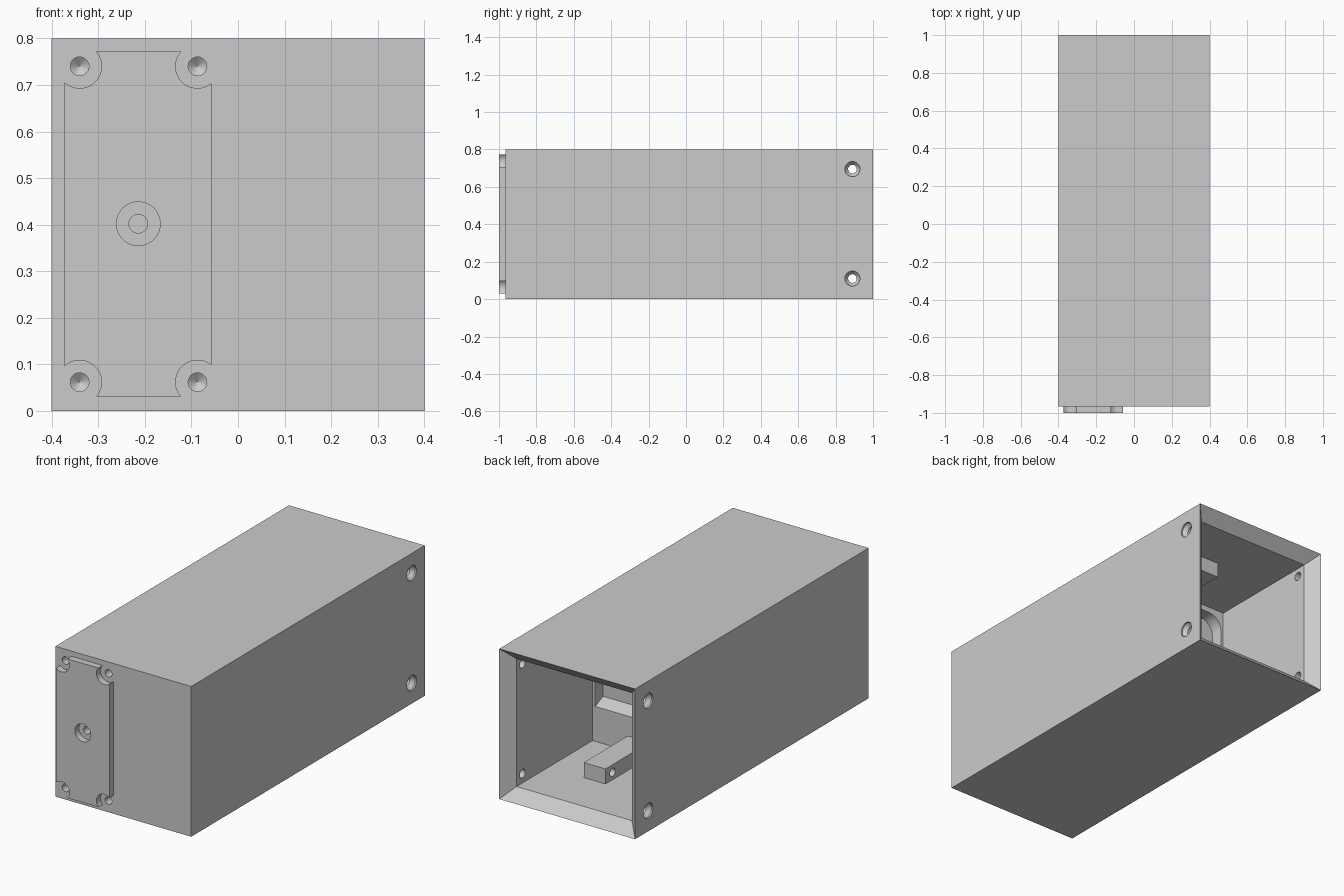
import bpy, bmesh, math
from mathutils import Vector

cube = bpy.data.objects.get("Cube")
if cube:
    bpy.data.objects.remove(cube, do_unlink=True)

grey = bpy.data.materials.new("plain grey")
grey.use_nodes = True
COLOUR = (0.6, 0.6, 0.6, 1)
grey.diffuse_color = COLOUR
grey.node_tree.nodes["Principled BSDF"].inputs["Base Color"].default_value = COLOUR


def loft(name, rings):
    """Closed solid through rings of equal point count."""
    bm = bmesh.new()
    loops = [[bm.verts.new(p) for p in ring] for ring in rings]
    n = len(loops[0])
    for a, b in zip(loops, loops[1:]):
        for i in range(n):
            j = (i + 1) % n
            bm.faces.new((a[i], a[j], b[j], b[i]))
    bm.faces.new(loops[0])
    bm.faces.new(loops[-1])
    bmesh.ops.recalc_face_normals(bm, faces=bm.faces)
    mesh = bpy.data.meshes.new(name)
    bm.to_mesh(mesh)
    bm.free()
    mesh.materials.append(grey)
    ob = bpy.data.objects.new(name, mesh)
    bpy.context.collection.objects.link(ob)
    return ob


def rect(y, x0, x1, z0, z1):
    return [(x0, y, z0), (x1, y, z0), (x1, y, z1), (x0, y, z1)]


def box(name, x0, x1, y0, y1, z0, z1):
    return loft(name, [rect(y0, x0, x1, z0, z1), rect(y1, x0, x1, z0, z1)])


def drill(profile, origin, axis, n=32):
    """Turned cutter: profile of (radius, depth) along an axis."""
    axis = Vector(axis)
    u = axis.orthogonal().normalized()
    v = axis.cross(u)
    turns = [2 * math.pi * i / n for i in range(n)]
    return loft("cutter", [[Vector(origin) + axis * d + r * (math.cos(t) * u + math.sin(t) * v)
                            for t in turns] for r, d in profile])


def cut(target, cutter):
    cutter.hide_render = True
    mod = target.modifiers.new("cut", 'BOOLEAN')
    mod.operation = 'DIFFERENCE'
    mod.solver = 'EXACT'
    mod.object = cutter
    bpy.context.view_layer.objects.active = target
    bpy.ops.object.modifier_apply(modifier=mod.name)
    bpy.data.objects.remove(cutter, do_unlink=True)


FRONT, INNER, WALL = -0.965, 0.3, 0.06
SCREWS = [(x, z) for x in (-0.34, -0.087) for z in (0.062, 0.74)]
CENTRE = (-0.214, 0.402)

# Housing with a rear cavity whose rim tapers to a thin edge
housing = box("housing", -0.4, 0.4, FRONT, 1, 0, 0.8)


def opening(y, inset):
    return rect(y, -0.4 + inset, 0.4 - inset, inset, 0.8 - inset)


cut(housing, loft("cutter", [opening(INNER, WALL), opening(1 - WALL, WALL),
                             opening(1.01, -0.01)]))


# Shallow pocket in the inner wall: sloping sill, rounded upper corners
def pocket(y, sill):
    half, top, r = 0.325, 0.71, 0.08
    pts = [(-half, y, sill), (half, y, sill)]
    for sx, start in ((1, 0), (-1, 90)):
        for i in range(9):
            a = math.radians(start + 90 * i / 8)
            pts.append((sx * (half - r) + r * math.cos(a), y, top - r + r * math.sin(a)))
    return pts


cut(housing, loft("cutter", [pocket(INNER - 0.067, 0.274), pocket(INNER, 0.246),
                             pocket(INNER + 0.02, 0.246)]))

# Countersunk side holes near the rear
for side in (-1, 1):
    for z in (0.11, 0.695):
        cut(housing, drill([(0.04, -0.02), (0.04, 0.008), (0.023, 0.028), (0.023, 0.1)],
                           (side * 0.4, 0.89, z), (-side, 0, 0)))

# Blind screw holes with pointed ends, and the central bore
for x, z in SCREWS:
    cut(housing, drill([(0.02, -0.02), (0.02, 0.07), (0.0005, 0.085)],
                       (x, FRONT, z), (0, 1, 0)))
cut(housing, drill([(0.02, -0.02), (0.02, 0.08)],
                   (CENTRE[0], FRONT, CENTRE[1]), (0, 1, 0)))

# Raised front plate, scooped around the screws and bored in the middle
plate = box("front_plate", -0.372, -0.057, -1, FRONT, 0.031, 0.772)
for x, z in SCREWS + [CENTRE]:
    cut(plate, drill([(0.047, -0.02), (0.047, 0.06)], (x, -1, z), (0, 1, 0), 48))

# Drilled mounting lugs on the cavity floor and ceiling
lugs = []
for name, z0 in (("lower_lug", WALL), ("upper_lug", 0.8 - WALL - 0.08)):
    lug = box(name, 0.005, 0.133, INNER, 0.67, z0, z0 + 0.08)
    cut(lug, drill([(0.022, 0), (0.022, 0.3)], (-0.1, 0.61, z0 + 0.04), (1, 0, 0)))
    lugs.append(lug)

# Smooth bores, crisp edges
bpy.ops.object.select_all(action='DESELECT')
for ob in [housing, plate] + lugs:
    ob.select_set(True)
bpy.context.view_layer.objects.active = housing
bpy.ops.object.shade_smooth_by_angle(angle=math.radians(25))
